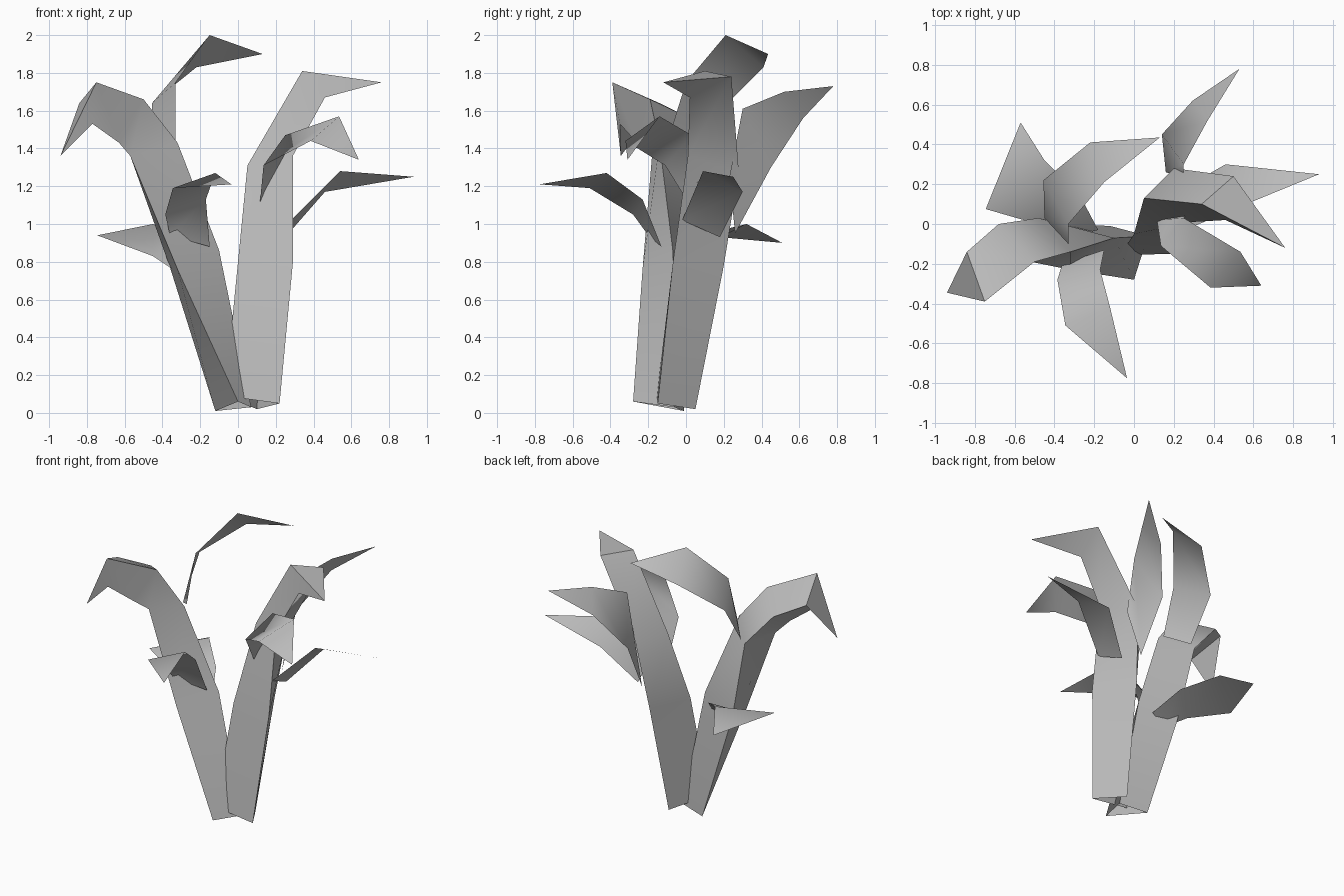
import bpy
import bmesh
from math import radians

cube = bpy.data.objects.get("Cube")
if cube:
    bpy.data.objects.remove(cube, do_unlink=True)

# One plain grey for the whole plant
GREY = (0.5, 0.5, 0.5, 1.0)
grey = bpy.data.materials.new("plain_grey")
grey.use_nodes = True
grey.diffuse_color = GREY
grey.node_tree.nodes["Principled BSDF"].inputs["Base Color"].default_value = GREY


def loft(name, rings, tip, closed, angle):
    """Join matching rings of points with quads and close the end on a tip."""
    bm = bmesh.new()
    rows = [[bm.verts.new(point) for point in ring] for ring in rings]
    apex = bm.verts.new(tip)
    count = len(rows[0])
    sides = count if closed else count - 1
    for side in range(sides):
        after = (side + 1) % count
        for low, high in zip(rows, rows[1:]):
            bm.faces.new((low[side], low[after], high[after], high[side]))
        bm.faces.new((rows[-1][side], rows[-1][after], apex))
    bmesh.ops.recalc_face_normals(bm, faces=bm.faces[:])
    mesh = bpy.data.meshes.new(name)
    bm.to_mesh(mesh)
    bm.free()
    mesh.materials.append(grey)
    obj = bpy.data.objects.new(name, mesh)
    bpy.context.collection.objects.link(obj)
    bpy.ops.object.select_all(action='DESELECT')
    obj.select_set(True)
    bpy.context.view_layer.objects.active = obj
    bpy.ops.object.shade_smooth_by_angle(angle=radians(angle))
    return obj


def stalk(name, rings, tip):
    """Three-sided hollow stalk that bends over into a pointed end."""
    return loft(name, rings, tip, closed=True, angle=40)


def leaf(name, left_edge, right_edge, tip):
    """Thin folded blade running between two edges to a point."""
    return loft(name, list(zip(left_edge, right_edge)), tip, closed=False, angle=120)


# Stalks: each ring lists the three corners of the cross-section
stalk("right_stalk", [
    [(-.12, -.01, .01), (0, -.28, .06), (.07, -.06, .03)],
    [(-.36, 0, .77), (-.32, -.23, .76), (-.1, -.07, .86)],
    [(-.48, .03, 1.34), (-.57, -.18, 1.36), (-.32, -.14, 1.43)],
    [(-.68, 0, 1.57), (-.63, -.26, 1.43), (-.5, -.19, 1.66)],
    [(-.84, -.14, 1.64), (-.77, -.35, 1.53), (-.75, -.39, 1.75)],
], tip=(-.94, -.345, 1.36))

stalk("left_stalk", [
    [(-.07, -.155, .09), (.22, -.15, .05), (.1, .05, .02)],
    [(0, -.05, .8), (.29, -.07, .79), (.145, .2, .78)],
    [(.05, .13, 1.31), (.29, .01, 1.36), (.2, .28, 1.27)],
    [(.34, .1, 1.81), (.46, .02, 1.67), (.5, .24, 1.78)],
], tip=(.76, -.12, 1.75))

# Leaves on the right stalk
leaf("right_top_leaf",
     [(-.45, .03, 1.36), (-.455, .22, 1.64), (-.22, .41, 1.83)],
     [(-.33, -.1, 1.43), (-.33, 0, 1.75), (-.15, .21, 2)],
     tip=(.13, .435, 1.9))

leaf("right_front_leaf",
     [(-.36, -.2, .94), (-.385, -.28, 1.05), (-.345, -.51, 1.19)],
     [(-.15, -.13, .88), (-.17, -.23, 1.13), (-.12, -.42, 1.27)],
     tip=(-.035, -.775, 1.21))

leaf("right_back_leaf",
     [(-.3, -.06, .73), (-.45, -.01, .83), (-.745, .075, .94)],
     [(-.18, -.03, .78), (-.27, .14, .91), (-.45, .32, 1)],
     tip=(-.57, .51, .9))

# Leaves on the left stalk
leaf("left_back_leaf",
     [(.16, .26, .95), (.14, .45, 1.3), (.295, .62, 1.56)],
     [(.25, .23, 1.25), (.25, .3, 1.61), (.37, .52, 1.7)],
     tip=(.53, .78, 1.73))

leaf("left_front_leaf",
     [(.115, .02, 1.1), (.135, -.11, 1.31), (.385, -.32, 1.44)],
     [(.27, .06, 1.22), (.25, .03, 1.47), (.535, -.14, 1.57)],
     tip=(.64, -.31, 1.34))

leaf("left_side_leaf",
     [(.28, -.02, 1.02), (.54, .09, 1.28)],
     [(.25, .18, .93), (.46, .3, 1.17)],
     tip=(.93, .25, 1.25))
